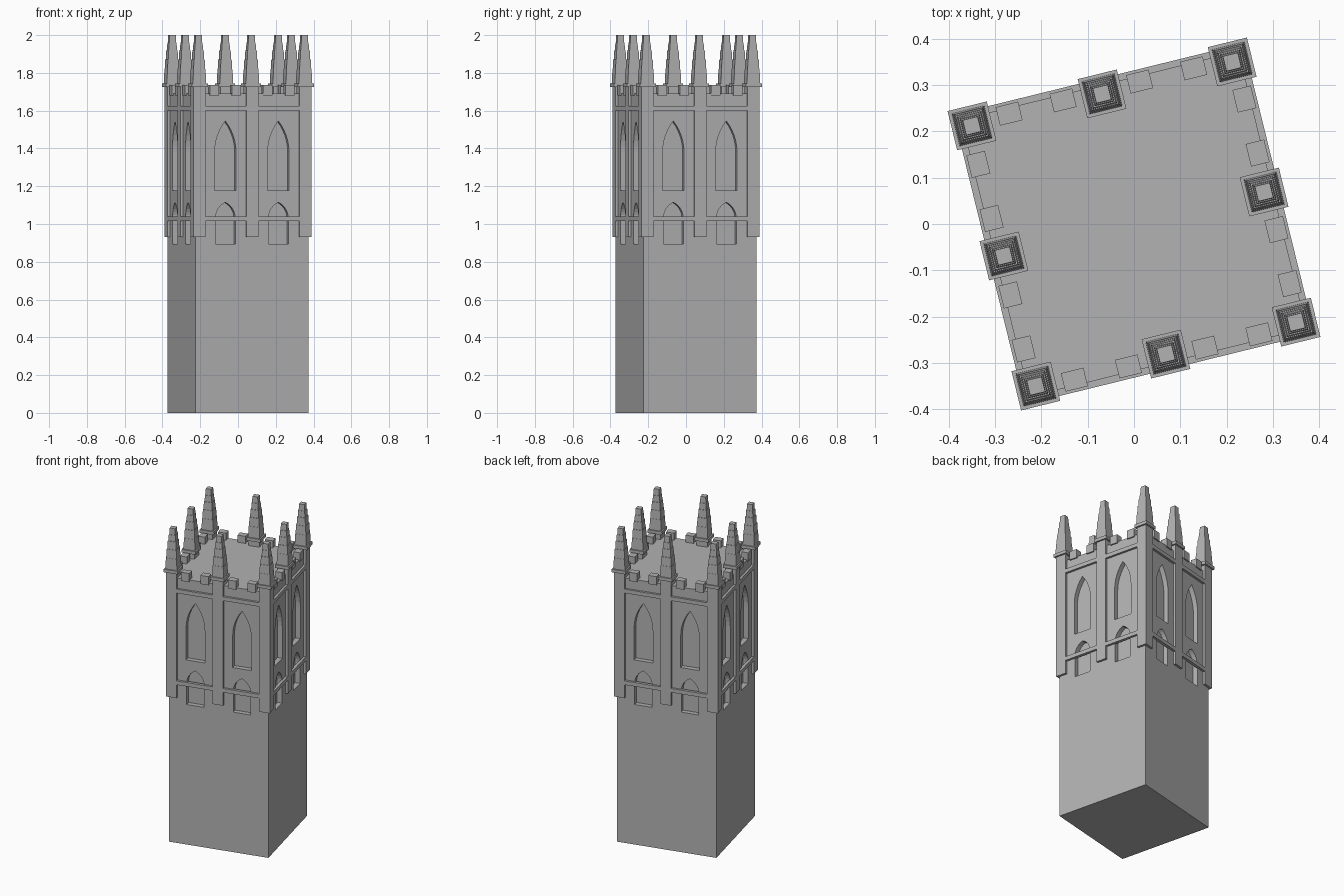
import bpy, bmesh, math
from mathutils import Matrix, Vector

cube = bpy.data.objects.get("Cube")
if cube:
    bpy.data.objects.remove(cube)

stone = bpy.data.materials.new("grey stone")
stone.use_nodes = True
GREY = (0.445, 0.445, 0.445, 1)
stone.diffuse_color = GREY
stone.node_tree.nodes["Principled BSDF"].inputs["Base Color"].default_value = GREY

TILT = math.radians(13.8)
WALL, FACE, COL = 0.308, 0.322, 0.289   # wall plane, outer plane, column centre line
HALF = FACE - COL                       # half width of a column
ROOF = 1.69
BAY = COL / 2


def block(bm, x0, x1, y0, y1, z0, z1, taper=1.0):
    """Box between limits; the top may be scaled about its centre."""
    verts = bmesh.ops.create_cube(bm, size=1)["verts"]
    mid = Vector(((x0 + x1) / 2, (y0 + y1) / 2, (z0 + z1) / 2))
    for v in verts:
        k = taper if v.co.z > 0 else 1
        v.co = mid + Vector((v.co.x * (x1 - x0) * k, v.co.y * (y1 - y0) * k, v.co.z * (z1 - z0)))


def post(bm, x, y, s, z0, z1, taper=1.0):
    block(bm, x - s, x + s, y - s, y + s, z0, z1, taper)


def finish(bm, name, sides=4):
    """Repeat one side around the tower, turn it and make the object."""
    source = bm.verts[:] + bm.edges[:] + bm.faces[:]
    for i in range(1, sides):
        copy = bmesh.ops.duplicate(bm, geom=source)["geom"]
        bmesh.ops.rotate(bm, verts=[g for g in copy if isinstance(g, bmesh.types.BMVert)],
                         matrix=Matrix.Rotation(i * math.pi / 2, 3, "Z"))
    bmesh.ops.rotate(bm, verts=bm.verts[:], matrix=Matrix.Rotation(TILT, 3, "Z"))
    bmesh.ops.recalc_face_normals(bm, faces=bm.faces[:])
    mesh = bpy.data.meshes.new(name)
    bm.to_mesh(mesh)
    bm.free()
    mesh.materials.append(stone)
    obj = bpy.data.objects.new(name, mesh)
    bpy.context.collection.objects.link(obj)
    return obj


def lancet(bm, x, half, sill, spring, apex, depth=0.03, steps=6):
    """Solid with a pointed arch outline, sunk into the front wall."""
    rise = apex - spring
    radius = (half * half + rise * rise) / (2 * half)
    sweep = math.asin(min(1, rise / radius))
    right = [(half - radius + radius * math.cos(sweep * i / steps),
              spring + radius * math.sin(sweep * i / steps)) for i in range(steps)]
    outline = [(-half, sill), (half, sill)] + right + [(0, apex)] + [(-a, b) for a, b in reversed(right)]
    face = bm.faces.new([bm.verts.new((x + a, -WALL + depth, b)) for a, b in outline])
    out = bmesh.ops.extrude_face_region(bm, geom=[face])["geom"]
    bmesh.ops.translate(bm, verts=[g for g in out if isinstance(g, bmesh.types.BMVert)],
                        vec=(0, -depth - 0.05, 0))


# Tower body with sunken pointed windows
bm = bmesh.new()
post(bm, 0, 0, WALL, 0, ROOF)
body = finish(bm, "tower_body", 1)
bm = bmesh.new()
for x in (-BAY, BAY):
    lancet(bm, x, 0.058, 1.177, 1.38, 1.545)
    lancet(bm, x, 0.054, 0.893, 1.03, 1.115)
cutter = finish(bm, "window_cutter")
cutter.hide_render = True
cut = body.modifiers.new("windows", "BOOLEAN")
cut.operation, cut.solver, cut.object = "DIFFERENCE", "EXACT", cutter
bpy.context.view_layer.objects.active = body
bpy.ops.object.modifier_apply(modifier=cut.name)
bpy.data.objects.remove(cutter)

# Columns at the corner and middle of each side
bm = bmesh.new()
for x in (-COL, 0):
    post(bm, x, -COL, HALF, 0.93, 1.725)
finish(bm, "columns")

# Horizontal bands framing the panels
bm = bmesh.new()
for z0, z1 in ((1.015, 1.04), (1.6, 1.625)):
    block(bm, -FACE, FACE, -FACE, -WALL + 0.005, z0, z1)
finish(bm, "string_courses")

# Battlements
bm = bmesh.new()
for side in (-1, 1):
    for x in (side * 0.085, side * 0.205):
        block(bm, x - 0.025, x + 0.025, -0.316, -0.275, ROOF - 0.01, 1.735)
finish(bm, "merlons")

# Stepped pinnacles on every column
TIERS = [(0.036, 1.745), (0.032, 1.815), (0.027, 1.87), (0.022, 1.92), (0.018, 1.96)]
bm = bmesh.new()
for x in (-COL, 0):
    post(bm, x, -COL, 0.0435, 1.725, 1.745)
    tops = [z for _, z in TIERS[1:]] + [2.0]
    for (s, z0), z1 in zip(TIERS, tops):
        post(bm, x, -COL, s, z0, z1, 0.92)
finish(bm, "pinnacles")
